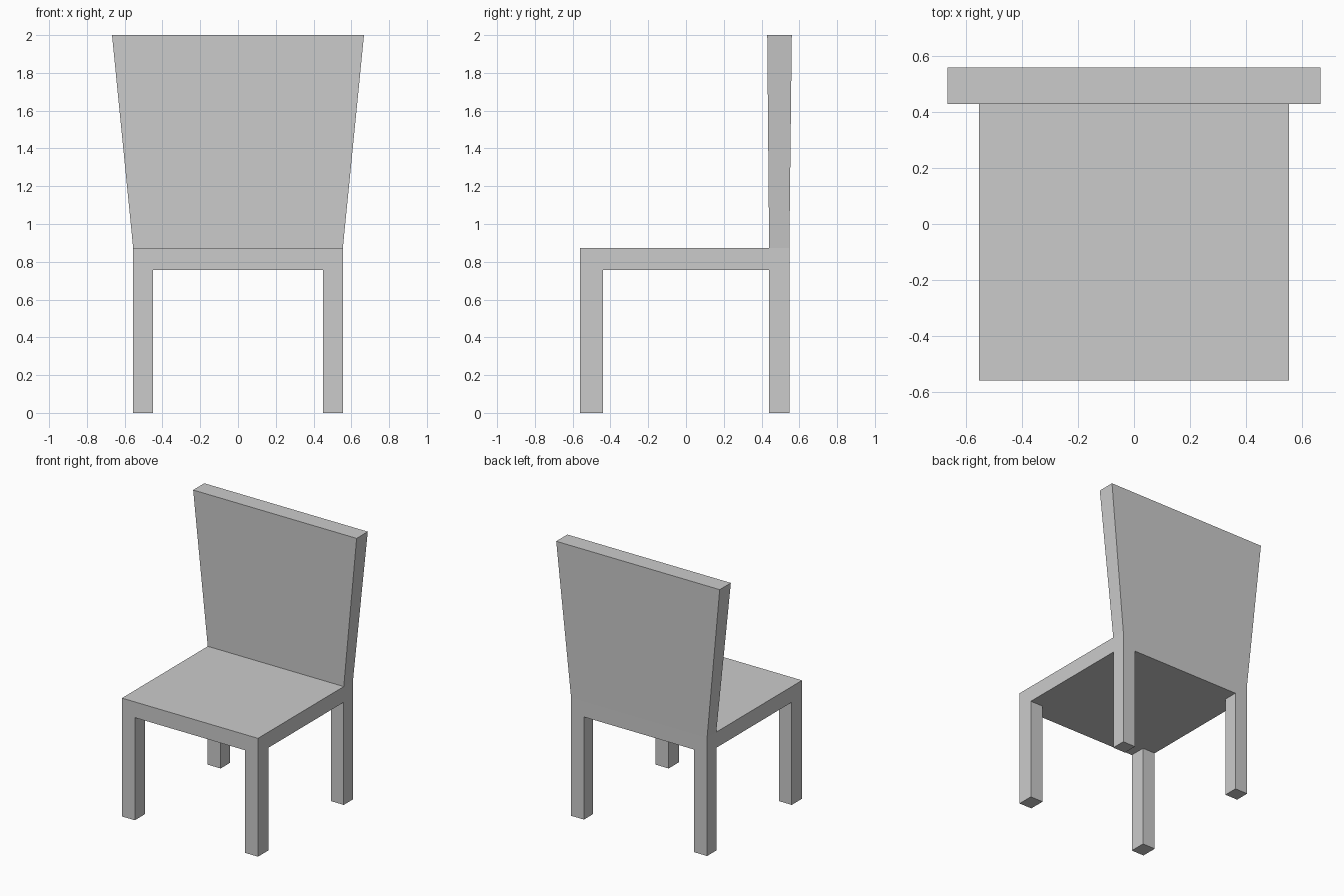
import bpy, bmesh

if "Cube" in bpy.data.objects:
    bpy.data.objects.remove(bpy.data.objects["Cube"])

X = (-0.555, -0.45, 0.45, 0.555)     # leg edges across the width
Y = (-0.56, -0.44, 0.44, 0.547)      # leg edges front to back
SEAT_LOW, SEAT_TOP, TOP = 0.757, 0.873, 2.0

bm = bmesh.new()


def extrude(faces, z):
    """Extrude a face region to height z and return its new vertices."""
    res = bmesh.ops.extrude_face_region(bm, geom=faces)
    verts = [g for g in res["geom"] if isinstance(g, bmesh.types.BMVert)]
    for v in verts:
        v.co.z = z
    return verts


# Seat: 3 x 3 grid thickened into a slab
grid = [[bm.verts.new((x, y, SEAT_LOW)) for x in X] for y in Y]
under = [bm.faces.new((grid[j][i], grid[j + 1][i], grid[j + 1][i + 1], grid[j][i + 1]))
         for j in range(3) for i in range(3)]
for v in [bm.verts.new((v.co.x, v.co.y, SEAT_TOP)) for row in grid for v in row]:
    pass
bm.verts.ensure_lookup_table()
upper = [bm.verts[16 + k] for k in range(16)]
over = [bm.faces.new((upper[j * 4 + i], upper[j * 4 + i + 1],
                      upper[j * 4 + i + 5], upper[j * 4 + i + 4]))
        for j in range(3) for i in range(3)]
rim = [0, 1, 2, 3, 7, 11, 15, 14, 13, 12, 8, 4]
lower = [v for row in grid for v in row]
for a, b in zip(rim, rim[1:] + rim[:1]):
    bm.faces.new((lower[a], lower[b], upper[b], upper[a]))

# Legs: corner cells pulled down to the floor
corners = [under[k] for k in (0, 2, 6, 8)]
for f in corners:
    extrude([f], 0.0)

# Backrest: rear cells pulled up, flaring at the top
back = over[6:9]
for v in extrude(back, TOP):
    v.co.x *= 0.667 / 0.555
    v.co.y = 0.43 if v.co.y < 0.5 else 0.56

# Remove covered cells and merge coplanar faces
covered = [f for f in corners + back if f.is_valid]
if covered:
    bmesh.ops.delete(bm, geom=covered, context="FACES")
bmesh.ops.dissolve_limit(bm, angle_limit=0.001, verts=bm.verts, edges=bm.edges)
bmesh.ops.recalc_face_normals(bm, faces=bm.faces)

mesh = bpy.data.meshes.new("chair")
bm.to_mesh(mesh)
bm.free()
chair = bpy.data.objects.new("chair", mesh)
bpy.context.collection.objects.link(chair)
